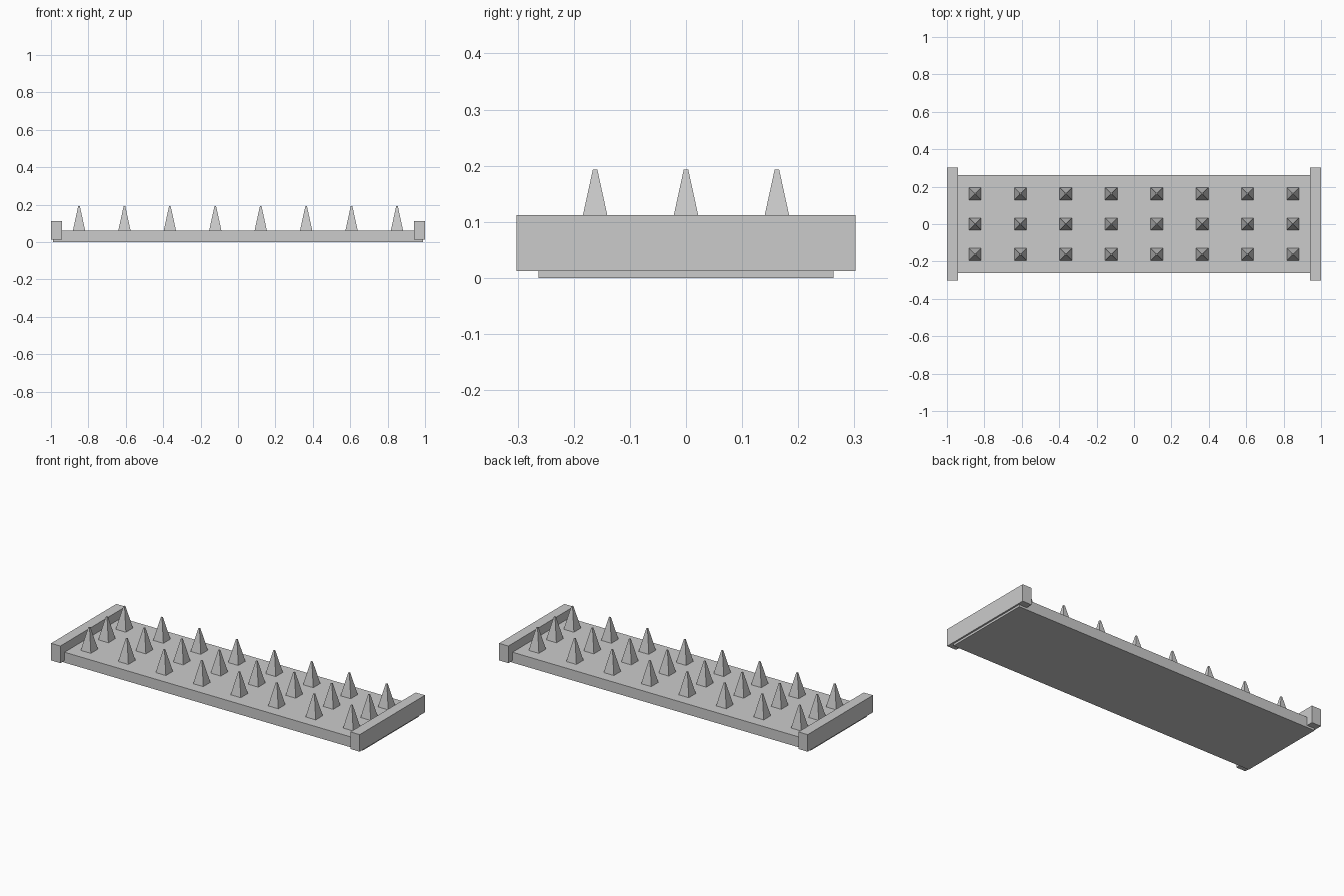
import bpy
import math

if "Cube" in bpy.data.objects:
    bpy.data.objects.remove(bpy.data.objects["Cube"])


def box(name, x, y, z):
    """Box from (min, max) ranges along each axis."""
    bpy.ops.mesh.primitive_cube_add(size=1, location=[(a + b) / 2 for a, b in (x, y, z)])
    ob = bpy.context.object
    ob.name = name
    ob.scale = [b - a for a, b in (x, y, z)]
    bpy.ops.object.transform_apply(location=False, rotation=False, scale=True)
    return ob


def spike(name, x, y):
    """Four-sided spike with a tiny flat tip, sides square to the plank."""
    z0, z1 = 0.06, 0.193
    bpy.ops.mesh.primitive_cone_add(
        vertices=4, radius1=0.033 * math.sqrt(2), radius2=0.004 * math.sqrt(2),
        depth=z1 - z0, location=(x, y, (z0 + z1) / 2), rotation=(0, 0, math.pi / 4))
    ob = bpy.context.object
    ob.name = name
    bpy.ops.object.transform_apply(location=False, rotation=True, scale=False)
    return ob


# Base plank
box("base_plank", (-0.99, 0.99), (-0.263, 0.263), (0, 0.061))

# Raised end rails, wider than the plank
box("left_end_rail", (-1, -0.94), (-0.302, 0.302), (0.012, 0.112))
box("right_end_rail", (0.94, 1), (-0.302, 0.302), (0.012, 0.112))

# Grid of spikes, 8 columns by 3 rows
for col in range(8):
    for row in range(3):
        spike(f"spike_{col + 1}_{row + 1}", -0.85 + col * 1.7 / 7, (row - 1) * 0.162)
